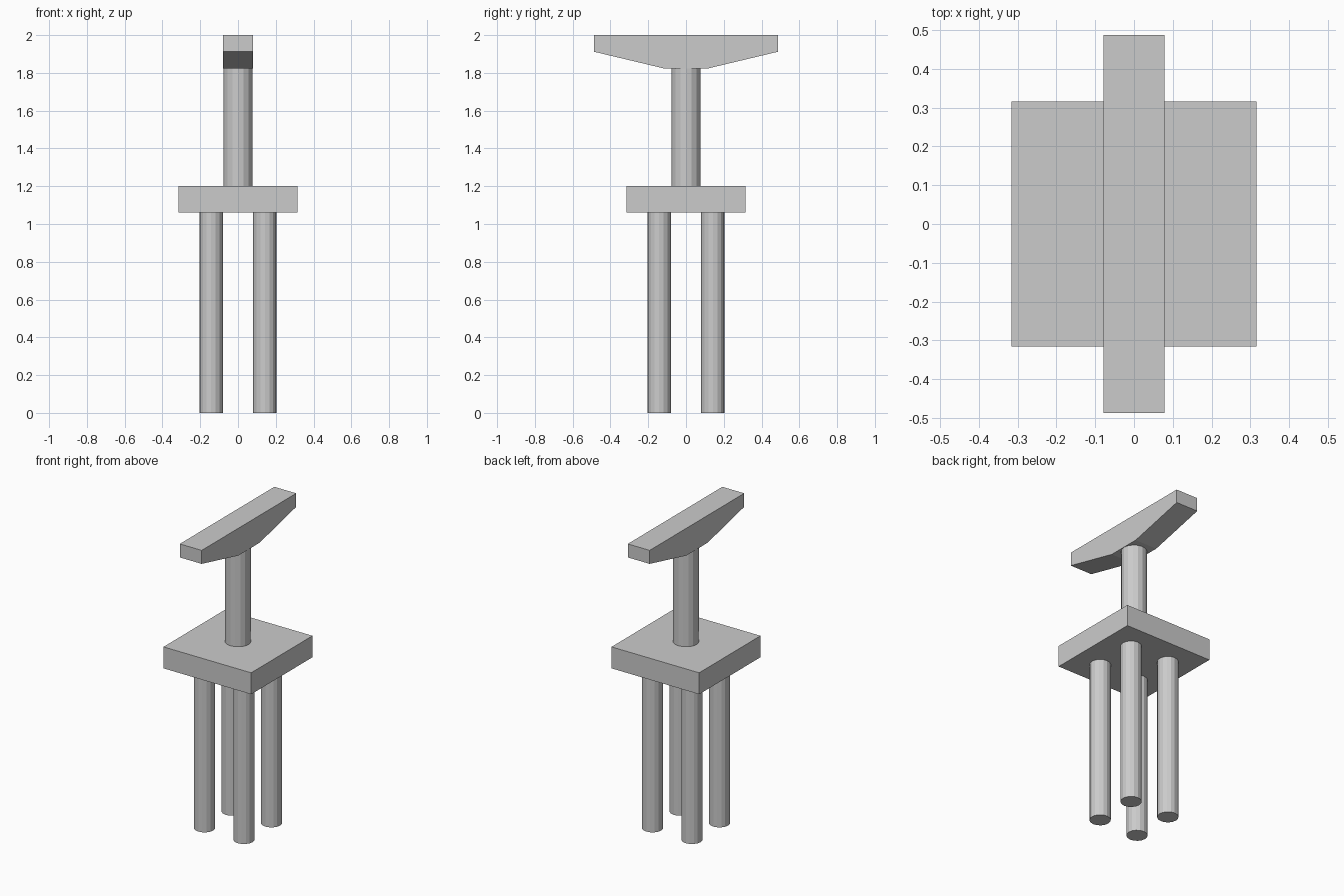
import bpy
import bmesh

cube = bpy.data.objects.get("Cube")
if cube:
    bpy.data.objects.remove(cube, do_unlink=True)

# Single concrete colour
concrete = bpy.data.materials.new("concrete_grey")
concrete.use_nodes = True
colour = (0.6, 0.6, 0.6, 1)
concrete.diffuse_color = colour
concrete.node_tree.nodes["Principled BSDF"].inputs["Base Color"].default_value = colour


def finish(obj, name):
    obj.name = name
    obj.data.name = name
    obj.data.materials.append(concrete)


def cylinder(name, x, y, radius, bottom, top):
    bpy.ops.mesh.primitive_cylinder_add(
        vertices=16, radius=radius, depth=top - bottom,
        location=(x, y, (bottom + top) / 2))
    finish(bpy.context.object, name)


def extrude_side_profile(name, profile, half_width):
    """Extrude a (y, z) outline across x."""
    bm = bmesh.new()
    face = bm.faces.new([bm.verts.new((-half_width, y, z)) for y, z in profile])
    new = bmesh.ops.extrude_face_region(bm, geom=[face])["geom"]
    moved = [v for v in new if isinstance(v, bmesh.types.BMVert)]
    bmesh.ops.translate(bm, verts=moved, vec=(2 * half_width, 0, 0))
    bmesh.ops.recalc_face_normals(bm, faces=bm.faces)
    mesh = bpy.data.meshes.new(name)
    bm.to_mesh(mesh)
    bm.free()
    obj = bpy.data.objects.new(name, mesh)
    bpy.context.collection.objects.link(obj)
    finish(obj, name)


# Four foundation piles
for side, x in (("right", -0.142), ("left", 0.142)):
    for end, y in (("front", -0.142), ("back", 0.142)):
        cylinder(f"{end}_{side}_pile", x, y, 0.063, 0, 1.06)

# Pile cap slab
slab = 0.316
extrude_side_profile(
    "pile_cap", [(-slab, 1.06), (slab, 1.06), (slab, 1.2), (-slab, 1.2)], slab)

# Pier column
cylinder("pier_column", 0, 0, 0.077, 1.2, 1.822)

# Hammerhead beam with tapered underside
half = [(0.11, 1.822), (0.487, 1.912), (0.487, 2.0)]
extrude_side_profile(
    "hammerhead_beam", half + [(-y, z) for y, z in reversed(half)], 0.079)
